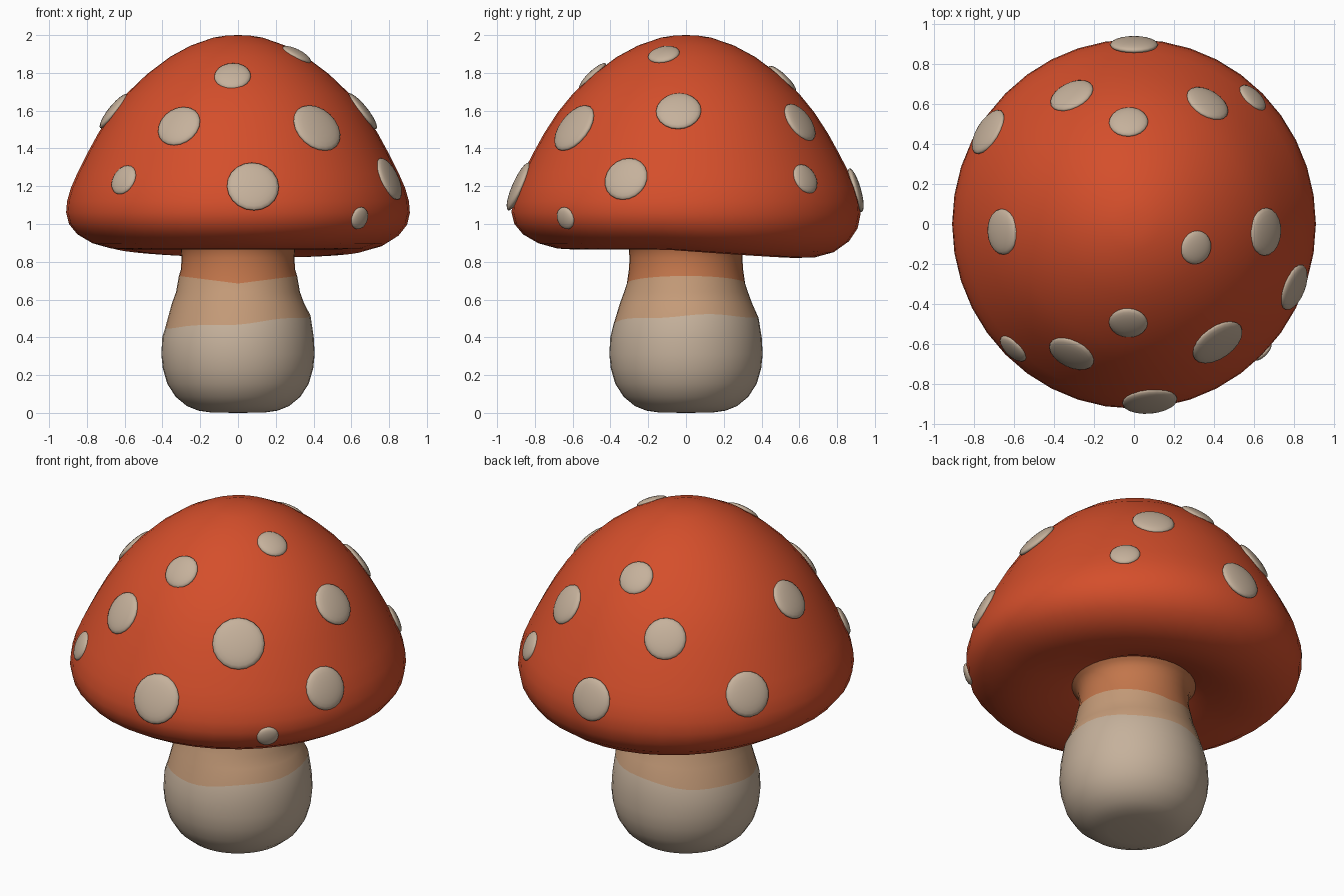
import bpy, bmesh, math
from mathutils import Matrix, Vector

if "Cube" in bpy.data.objects:
    bpy.data.objects.remove(bpy.data.objects["Cube"])

SEG = 40


def material(name, rgb):
    m = bpy.data.materials.new(name)
    m.diffuse_color = (*rgb, 1)
    m.use_nodes = True
    m.node_tree.nodes["Principled BSDF"].inputs["Base Color"].default_value = m.diffuse_color
    return m


red = material("cap red", (0.66, 0.077, 0.024))
cream = material("cream", (0.56, 0.44, 0.33))
tan = material("tan", (0.56, 0.33, 0.19))
brown = material("orange brown", (0.54, 0.18, 0.07))


def finish(name, bm, mats):
    bmesh.ops.recalc_face_normals(bm, faces=bm.faces)
    for f in bm.faces:
        f.smooth = True
    me = bpy.data.meshes.new(name)
    bm.to_mesh(me)
    bm.free()
    for m in mats:
        me.materials.append(m)
    ob = bpy.data.objects.new(name, me)
    bpy.context.collection.objects.link(ob)
    return ob


def lathe(profile, warp, band=lambda i: 0):
    """Spin a (radius, height) profile; warp moves points, band colours rows."""
    bm = bmesh.new()
    rows = []
    for r, z in profile:
        if r == 0:
            rows.append([bm.verts.new((0, 0, z))] * SEG)
            continue
        rows.append([bm.verts.new(warp(r, z, 2 * math.pi * k / SEG)) for k in range(SEG)])
    for i in range(len(rows) - 1):
        a, b = rows[i], rows[i + 1]
        for k in range(SEG):
            n = (k + 1) % SEG
            quad = list(dict.fromkeys((a[k], a[n], b[n], b[k])))
            bm.faces.new(quad).material_index = band(i)
    return bm


# Cap: dome, rounded rim and hollow underside, drooping at the back
CAP = [(0, 2.0), (.06, 1.998), (.13, 1.987), (.25, 1.945), (.36, 1.885), (.48, 1.795),
       (.59, 1.69), (.67, 1.59), (.74, 1.48), (.80, 1.37), (.85, 1.27), (.885, 1.19),
       (.905, 1.12), (.91, 1.06), (.895, 1.0), (.85, .945), (.77, .898), (.67, .87),
       (.57, .864), (.47, .877), (.39, .893), (.33, .912), (.26, .94), (0, .95)]


def cap_warp(r, z, a):
    low = min(1, max(0, (1.1 - z) / .2)) * min(1, max(0, (r - .3) / .3))
    droop = .048 * low * max(0, math.cos(a - math.radians(80)))
    return (r * math.cos(a), r * 1.015 * math.sin(a), z - droop)


finish("cap", lathe(CAP, cap_warp), [red])

# Stem: bulbous foot, narrow neck, flare under the cap, three colour bands
STEM = [(0, 0), (.14, .002), (.21, .012), (.27, .036), (.33, .085), (.375, .155), (.398, .235),
        (.406, .31), (.401, .40), (.384, .485), (.35, .58), (.328, .64), (.313, .695),
        (.302, .76), (.299, .82), (.303, .865), (.32, .895), (.35, .92)]
LOW, HIGH = .485, .695


def stem_warp(r, z, a):
    x, y = r * math.cos(a), r * math.sin(a)
    if z == LOW:
        z += .03 * math.cos(a) + .012 * math.sin(a) + .006 * math.sin(5 * a)
    elif z == HIGH:
        z += .04 * abs(math.cos(a)) - .01
    return (x, y, z)


low_i = [z for r, z in STEM].index(LOW)
high_i = [z for r, z in STEM].index(HIGH)
finish("stem", lathe(STEM, stem_warp, lambda i: (i >= low_i) + (i >= high_i)),
       [cream, tan, brown])

# Spots: flattened domes on the cap, given as (x, y, height, radius)
SPOTS = [(0, .91, 1.18, .12), (-.325, .66, 1.53, .115), (-.03, .555, 1.77, .098),
         (.39, .63, 1.54, .115), (.62, .65, 1.24, .083), (-.74, .46, 1.24, .125),
         (-.685, -.04, 1.6, .115), (.335, -.125, 1.9, .085), (.685, -.04, 1.6, .12),
         (.82, -.32, 1.24, .12), (-.03, -.505, 1.785, .097), (-.32, -.655, 1.52, .12),
         (.43, -.60, 1.51, .142), (.08, -.885, 1.2, .138), (-.625, -.635, 1.235, .083),
         (.645, -.63, 1.03, .06)]
spots = bmesh.new()
for x, y, z, rad in SPOTS:
    ang = math.atan2(y, x)
    for (r0, z0), (r1, z1) in zip(CAP, CAP[1:]):
        if z1 <= z <= z0:
            r = r0 + (r1 - r0) * (z0 - z) / (z0 - z1)
            out, up = z0 - z1, r1 - r0
            break
    normal = Vector((math.cos(ang) * out, math.sin(ang) * out, up)).normalized()
    spot = Vector((r * math.cos(ang), r * 1.015 * math.sin(ang), z)) - normal * .004
    mat = (Matrix.Translation(spot) @ normal.to_track_quat('Z', 'Y').to_matrix().to_4x4()
           @ Matrix.Diagonal((rad, rad, .015 + rad * .12, 1)))
    bmesh.ops.create_uvsphere(spots, u_segments=20, v_segments=12, radius=1, matrix=mat)
finish("cap_spots", spots, [cream])
